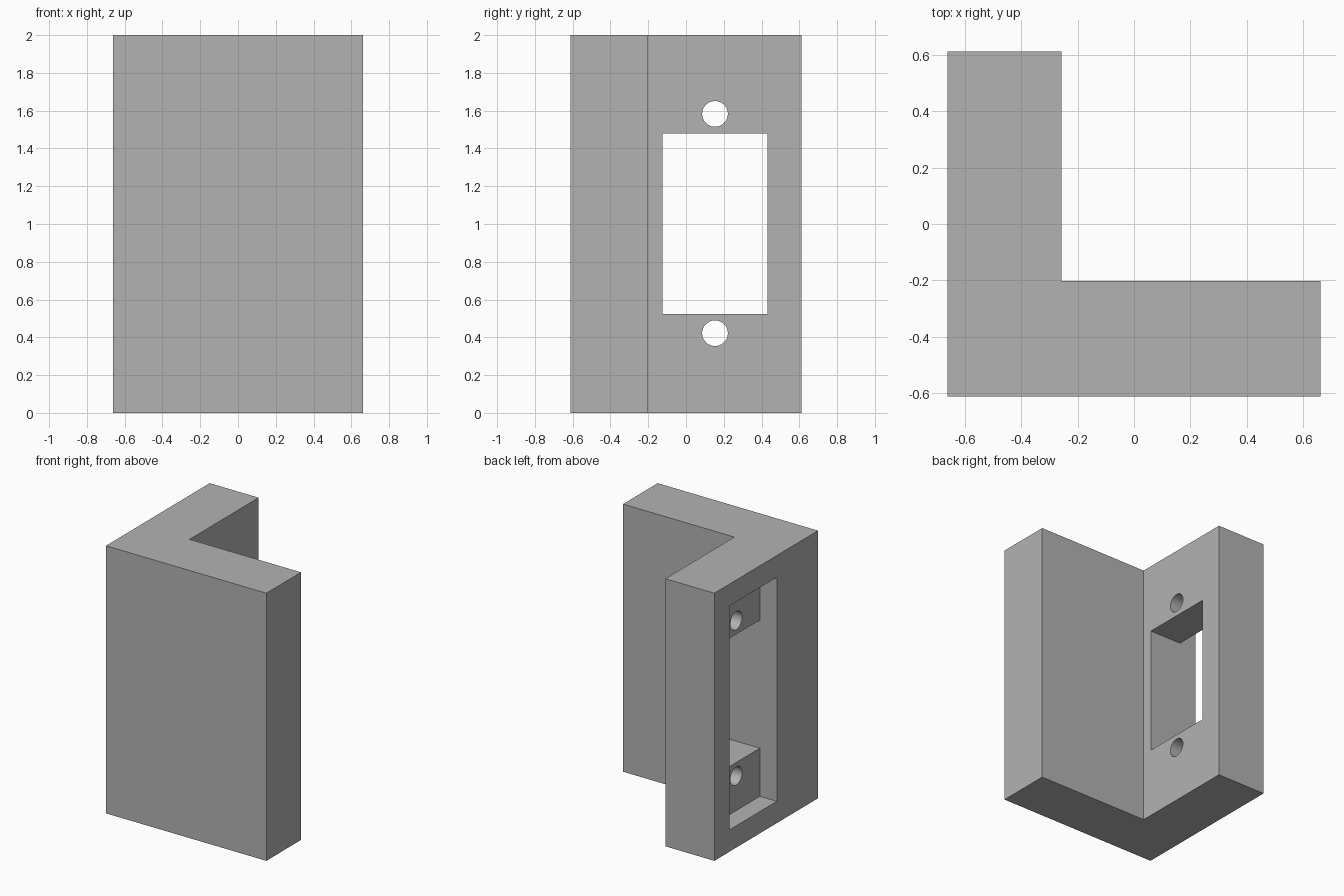
import bpy, bmesh, math

if "Cube" in bpy.data.objects:
    bpy.data.objects.remove(bpy.data.objects["Cube"])

X0, X1 = -0.663, 0.663      # overall width
Y0, Y1 = -0.612, 0.612      # overall depth
XI, YI = -0.258, -0.203     # inner corner of the L
H = 2.0
SY0, SY1 = -0.125, 0.432    # slot and recess extent in y
RECESS = 0.14               # recess depth from the left face
HOLE_Y = (SY0 + SY1) / 2

grey = bpy.data.materials.new("plain grey")
grey.diffuse_color = (0.45, 0.45, 0.45, 1)
grey.use_nodes = True
grey.node_tree.nodes["Principled BSDF"].inputs["Base Color"].default_value = grey.diffuse_color


def prism(name, outline, z0, z1):
    """Extrude an xy outline from z0 to z1."""
    bm = bmesh.new()
    face = bm.faces.new([bm.verts.new((x, y, z0)) for x, y in outline])
    top = bmesh.ops.extrude_face_region(bm, geom=[face])
    verts = [g for g in top["geom"] if isinstance(g, bmesh.types.BMVert)]
    bmesh.ops.translate(bm, verts=verts, vec=(0, 0, z1 - z0))
    bmesh.ops.recalc_face_normals(bm, faces=bm.faces[:])
    mesh = bpy.data.meshes.new(name)
    bm.to_mesh(mesh)
    bm.free()
    obj = bpy.data.objects.new(name, mesh)
    bpy.context.collection.objects.link(obj)
    mesh.materials.append(grey)
    return obj


def box(name, x0, x1, y0, y1, z0, z1):
    return prism(name, [(x0, y0), (x1, y0), (x1, y1), (x0, y1)], z0, z1)


# L-shaped bracket body
body = prism("corner_bracket",
             [(X0, Y0), (X1, Y0), (X1, YI), (XI, YI), (XI, Y1), (X0, Y1)], 0, H)

# Recess in the left face, through slot, and two screw holes
cutters = [
    box("recess_cutter", X0 - 0.1, X0 + RECESS, SY0, SY1, 0.163, 1.837),
    box("slot_cutter", X0 + RECESS - 0.05, XI + 0.1, SY0, SY1, 0.523, 1.48),
]
for z in (0.422, 1.583):
    bpy.ops.mesh.primitive_cylinder_add(
        vertices=48, radius=0.068, depth=0.5,
        location=((X0 + RECESS + XI) / 2, HOLE_Y, z),
        rotation=(0, math.pi / 2, 0))
    hole = bpy.context.object
    hole.name = "screw_hole_cutter"
    hole.data.materials.append(grey)
    cutters.append(hole)

for cutter in cutters:
    cutter.hide_render = True
    bpy.ops.object.select_all(action="DESELECT")
    bpy.context.view_layer.objects.active = body
    body.select_set(True)
    mod = body.modifiers.new("cut", "BOOLEAN")
    mod.operation = "DIFFERENCE"
    mod.solver = "EXACT"
    mod.object = cutter
    bpy.ops.object.modifier_apply(modifier=mod.name)
    bpy.data.objects.remove(cutter)

# Smooth hole walls, sharp edges elsewhere
bpy.ops.object.shade_smooth_by_angle(angle=math.radians(30))
